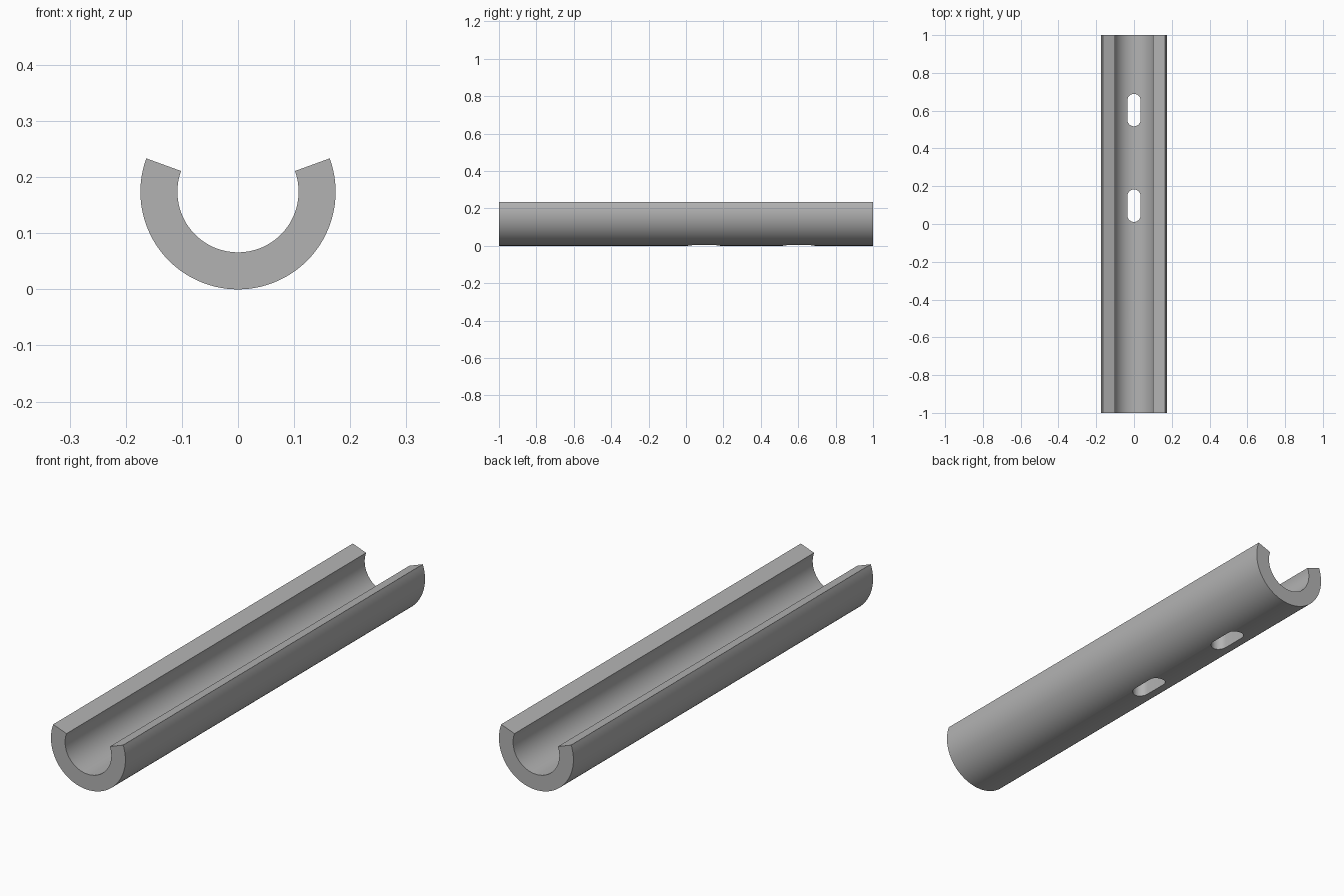
import bpy, bmesh, math

cube = bpy.data.objects.get("Cube")
if cube:
    bpy.data.objects.remove(cube, do_unlink=True)

OUTER, INNER, LENGTH = 0.174, 0.108, 2.0
LIP = math.radians(20)  # how far the walls rise past horizontal
SEGMENTS = 64

grey = bpy.data.materials.new("grey")
grey.use_nodes = True
grey.diffuse_color = (0.45, 0.45, 0.45, 1)
grey.node_tree.nodes["Principled BSDF"].inputs["Base Color"].default_value = grey.diffuse_color


def arc(radius, start, end, steps):
    angles = [start + (end - start) * i / steps for i in range(steps + 1)]
    return [(radius * math.cos(a), radius * math.sin(a)) for a in angles]


def extrude(name, points, direction):
    """Make a closed solid from an outline swept along a direction."""
    mesh = bpy.data.meshes.new(name)
    bm = bmesh.new()
    face = bm.faces.new([bm.verts.new(p) for p in points])
    swept = bmesh.ops.extrude_face_region(bm, geom=[face])["geom"]
    verts = [v for v in swept if isinstance(v, bmesh.types.BMVert)]
    bmesh.ops.translate(bm, verts=verts, vec=direction)
    bmesh.ops.recalc_face_normals(bm, faces=bm.faces)
    bm.to_mesh(mesh)
    bm.free()
    mesh.materials.append(grey)
    obj = bpy.data.objects.new(name, mesh)
    bpy.context.collection.objects.link(obj)
    return obj


# Open channel with a thick C-shaped section
section = arc(OUTER, -math.pi - LIP, LIP, SEGMENTS) + arc(INNER, LIP, -math.pi - LIP, SEGMENTS)
channel = extrude("channel", [(x, -LENGTH / 2, z + OUTER) for x, z in section], (0, LENGTH, 0))

# Rounded slots through the floor
SLOT_RADIUS, SLOT_HALF = 0.035, 0.051
for number, y in enumerate((0.097, 0.603), 1):
    outline = [(x, y + SLOT_HALF + v, -0.05) for x, v in arc(SLOT_RADIUS, 0, math.pi, 20)]
    outline += [(x, y - SLOT_HALF + v, -0.05) for x, v in arc(SLOT_RADIUS, math.pi, 2 * math.pi, 20)]
    cutter = extrude(f"slot_cutter_{number}", outline, (0, 0, 0.2))
    cutter.hide_render = True
    cutter.hide_set(True)
    cut = channel.modifiers.new(f"slot_{number}", "BOOLEAN")
    cut.operation = "DIFFERENCE"
    cut.solver = "EXACT"
    cut.object = cutter

# Apply the cuts, then shade smooth with sharp rims
bpy.ops.object.select_all(action="DESELECT")
channel.select_set(True)
bpy.context.view_layer.objects.active = channel
for modifier in list(channel.modifiers):
    bpy.ops.object.modifier_apply(modifier=modifier.name)
bpy.ops.object.shade_smooth_by_angle(angle=math.radians(30))

for obj in list(bpy.data.objects):
    if obj.name.startswith("slot_cutter"):
        bpy.data.objects.remove(obj, do_unlink=True)
